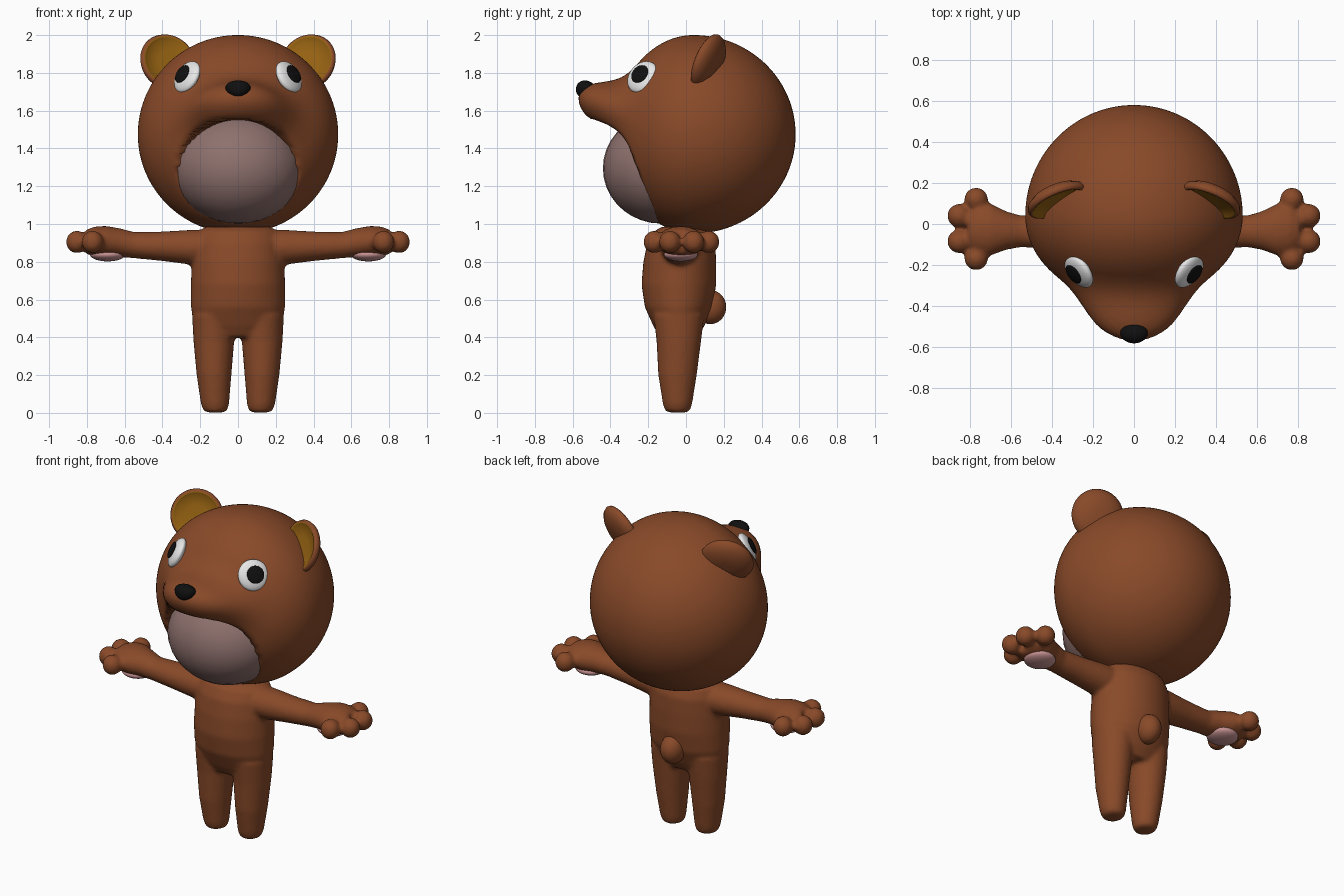
import bpy, bmesh, math
from mathutils import Vector, Matrix, Quaternion

if "Cube" in bpy.data.objects:
    bpy.data.objects.remove(bpy.data.objects["Cube"])


def material(name, rgb):
    m = bpy.data.materials.new(name)
    m.diffuse_color = (*rgb, 1)
    m.use_nodes = True
    m.node_tree.nodes["Principled BSDF"].inputs["Base Color"].default_value = m.diffuse_color
    return m


BROWN = material("brown fur", (0.25, 0.068, 0.022))
WHITE = material("eye white", (0.80, 0.80, 0.80))
BLACK = material("black", (0.005, 0.005, 0.005))
MOUTH = material("dusty pink mouth", (0.27, 0.165, 0.155))
GOLD = material("ear gold", (0.31, 0.125, 0.006))
PINK = material("pad pink", (0.58, 0.29, 0.29))


def finish(name, bm, *mats):
    bmesh.ops.recalc_face_normals(bm, faces=bm.faces[:])
    me = bpy.data.meshes.new(name)
    bm.to_mesh(me)
    bm.free()
    for m in mats:
        me.materials.append(m)
    for p in me.polygons:
        p.use_smooth = True
    ob = bpy.data.objects.new(name, me)
    bpy.context.collection.objects.link(ob)
    return ob


def add_ball(bm, center, semi, rot=Quaternion(), seg=32, rings=18):
    mat = Matrix.LocRotScale(Vector(center), rot, Vector(semi))
    bmesh.ops.create_uvsphere(bm, u_segments=seg, v_segments=rings, radius=1, matrix=mat)


def ball(name, center, semi, mat, rot=Quaternion()):
    bm = bmesh.new()
    add_ball(bm, center, semi, rot)
    return finish(name, bm, mat)


def loft(bm, sections, rot=Quaternion(), n=40):
    """Closed tube through sections of (center, radius a, radius b); returns bands of faces."""
    loops = []
    for c, a, b in sections:
        loops.append([bm.verts.new(Vector(c) + rot @ Vector((a * math.cos(t), b * math.sin(t), 0)))
                      for t in (2 * math.pi * i / n for i in range(n))])
    bands = [[bm.faces.new((lo[i], lo[(i + 1) % n], hi[(i + 1) % n], hi[i])) for i in range(n)]
             for lo, hi in zip(loops, loops[1:])]
    bands.insert(0, [bm.faces.new(loops[0][::-1])])
    bands.append([bm.faces.new(loops[-1])])
    return bands


# ---- head: sphere blended with an upturned snout, mouth hollowed out ----
def ellipsoid(p, r):
    q = Vector((p.x / r[0], p.y / r[1], p.z / r[2]))
    g = Vector((q.x / r[0], q.y / r[1], q.z / r[2])).length
    k = q.length
    return k * (k - 1) / g if g > 1e-9 else -min(r)


def smooth_min(a, b, k):
    h = max(k - abs(a - b), 0) / k
    return min(a, b) - h * h * k / 4


SNOUT_TILT = Matrix.Rotation(math.radians(21), 3, 'X')


def head_distance(p):
    q = p - Vector((0, 0.04, 1.475))
    skull = ellipsoid(q, (0.53, 0.42 if q.y < 0 else 0.54, 0.525))
    snout = ellipsoid(SNOUT_TILT @ (p - Vector((0, -0.27, 1.575))), (0.27, 0.315, 0.145))
    d = smooth_min(skull, snout, 0.13)
    hollow = ellipsoid(p - Vector((0, -0.36, 1.275)), (0.305, 0.35, 0.285))
    return -smooth_min(-d, hollow, 0.05)


CORE = Vector((0, 0.04, 1.62))


def head_surface(direction):
    u = direction.normalized()
    t = 1.0
    for _ in range(45):
        d = head_distance(CORE + u * t)
        if abs(d) < 0.0006:
            break
        t -= 0.75 * d
    return CORE + u * t


bm = bmesh.new()
bmesh.ops.create_uvsphere(bm, u_segments=112, v_segments=80, radius=1)
for v in bm.verts:
    v.co = head_surface(v.co)
finish("head", bm, BROWN)

ball("mouth", (0, -0.13, 1.295), (0.345, 0.31, 0.293), MOUTH)

# nose: rounded, narrower at the bottom
bm = bmesh.new()
add_ball(bm, (0, 0, 0), (0.066, 0.052, 0.047))
for v in bm.verts:
    v.co.x *= 1 + 3.5 * v.co.z
    v.co.y -= 0.1 * abs(v.co.z)
    v.co += Vector((0, -0.53, 1.713))
finish("nose", bm, BLACK)

for side, s in (("left", 1), ("right", -1)):
    # eyes: shallow domes with a pupil plate
    n = Vector((0.70 * s, -0.52, 0.45)).normalized()
    rot = n.to_track_quat('Z', 'Y')
    eye = head_surface(Vector((0.265 * s, -0.265, 0.155)))
    ball(side + "_eye", eye, (0.093, 0.093, 0.035), WHITE, rot)
    ball(side + "_pupil", eye + n * 0.03 + Vector((0.005 * s, 0, 0.003)),
         (0.052, 0.052, 0.011), BLACK, rot)

    # ears: domed back, rolled rim, sunken gold inside
    n = Vector((-0.37 * s, -0.88, 0.36)).normalized()
    rot = n.to_track_quat('Z', 'Y')
    c = Vector((0.375 * s, 0.125, 1.852))
    prof = [(-0.05, 0.03), (-0.046, 0.075), (-0.03, 0.12), (-0.01, 0.147), (0.012, 0.157),
            (0.026, 0.152), (0.032, 0.142), (0.028, 0.132), (0.018, 0.12), (0.014, 0.06)]
    bm = bmesh.new()
    bands = loft(bm, [(c + n * h, r, r) for h, r in prof], rot)
    for band in bands[7:]:
        for f in band:
            f.material_index = 1
    finish(side + "_ear", bm, BROWN, GOLD)

    # paw pads
    ball(side + "_paw_pad", (0.69 * s, -0.027, 0.838), (0.093, 0.09, 0.036), PINK)

# ---- body: torso, arms, legs and fingers fused into one skin ----
bm = bmesh.new()
torso = [(0.40, -0.038, 0.19, 0.10), (0.46, -0.038, 0.23, 0.135), (0.56, -0.038, 0.25, 0.18),
         (0.68, -0.038, 0.25, 0.198), (0.80, -0.033, 0.245, 0.193), (0.90, -0.025, 0.235, 0.18),
         (0.96, -0.02, 0.215, 0.15), (0.985, -0.02, 0.17, 0.11)]
loft(bm, [((0, y, z), a, b) for z, y, a, b in torso])

leg = [(0.002, 0.120, -0.045, 0.045, 0.05), (0.015, 0.120, -0.045, 0.065, 0.068),
       (0.05, 0.122, -0.045, 0.075, 0.078), (0.20, 0.127, -0.045, 0.092, 0.102),
       (0.38, 0.128, -0.038, 0.108, 0.118), (0.52, 0.125, -0.038, 0.118, 0.135)]
arm = [(0.08, -0.03, 0.875, 0.11, 0.095), (0.25, -0.033, 0.877, 0.10, 0.092),
       (0.40, -0.036, 0.882, 0.087, 0.078), (0.55, -0.036, 0.888, 0.077, 0.069),
       (0.62, -0.032, 0.900, 0.093, 0.076), (0.70, -0.027, 0.908, 0.127, 0.082),
       (0.76, -0.026, 0.908, 0.125, 0.078), (0.81, -0.026, 0.905, 0.095, 0.062)]
fingers = [(0.77, 0.12), (0.853, 0.04), (0.853, -0.085), (0.77, -0.168)]
for s in (1, -1):
    loft(bm, [((x * s, y, z), a, b) for z, x, y, a, b in leg])
    rot = Vector((s, 0, 0)).to_track_quat('Z', 'Y')
    loft(bm, [((x * s, y, z), a, b) for x, y, z, a, b in arm], rot)
    for x, y in fingers:
        add_ball(bm, (x * s, y, 0.905), (0.058, 0.058, 0.06))
body = finish("body", bm, BROWN)
mod = body.modifiers.new("fuse", 'REMESH')
mod.mode = 'VOXEL'
mod.voxel_size = 0.012
mod.use_smooth_shade = True
mod = body.modifiers.new("soften", 'SMOOTH')
mod.factor = 0.5
mod.iterations = 6

# tail
ball("tail", (0, 0.128, 0.56), (0.072, 0.085, 0.09), BROWN)
